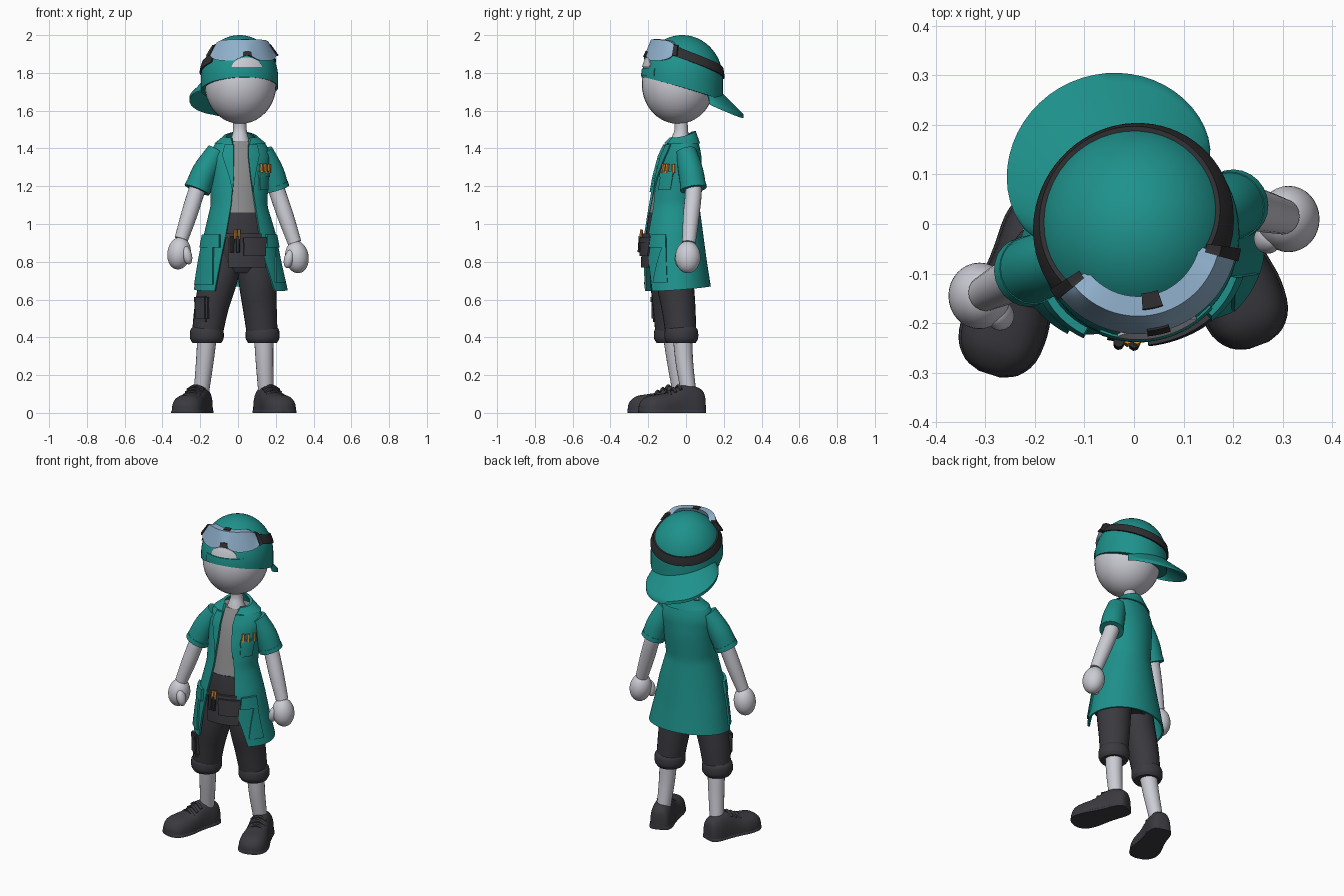
import bpy, bmesh, math
from math import sin, cos, pi, radians
from mathutils import Vector, Matrix

if "Cube" in bpy.data.objects:
    bpy.data.objects.remove(bpy.data.objects["Cube"])


def material(name, r, g, b):
    m = bpy.data.materials.new(name)
    m.use_nodes = True
    m.diffuse_color = (r, g, b, 1)
    m.node_tree.nodes["Principled BSDF"].inputs["Base Color"].default_value = (r, g, b, 1)
    return m


teal = material("teal cloth", .013, .285, .26)
skin = material("pale skin", .6, .6, .66)
dark = material("charcoal cloth", .043, .041, .049)
black = material("black strap", .028, .027, .03)
grey = material("grey shirt", .265, .265, .27)
lens_blue = material("lens blue", .28, .44, .61)
orange = material("pencil orange", .6, .24, .04)


# ---------- helpers ----------
def finish(name, bm, mat, angle=45):
    bmesh.ops.recalc_face_normals(bm, faces=bm.faces)
    mesh = bpy.data.meshes.new(name)
    bm.to_mesh(mesh)
    bm.free()
    mesh.materials.append(mat)
    ob = bpy.data.objects.new(name, mesh)
    bpy.context.collection.objects.link(ob)
    bpy.ops.object.select_all(action='DESELECT')
    ob.select_set(True)
    bpy.context.view_layer.objects.active = ob
    bpy.ops.object.shade_smooth_by_angle(angle=radians(angle))
    return ob


def loft(name, rings, mat):
    bm = bmesh.new()
    rows = [[bm.verts.new(p) for p in ring] for ring in rings]
    n = len(rows[0])
    for a, b in zip(rows, rows[1:]):
        for i in range(n):
            bm.faces.new((a[i], a[(i + 1) % n], b[(i + 1) % n], b[i]))
    bm.faces.new(rows[0])
    bm.faces.new(rows[-1])
    return finish(name, bm, mat)


def patch(name, f, mat, nu=12, nv=6, base=0.0, thick=.01):
    """Closed curved plate; f(u, v, offset) gives a surface point."""
    bm = bmesh.new()
    outer, inner = [[[bm.verts.new(f(i / nu, j / nv, o)) for j in range(nv + 1)]
                     for i in range(nu + 1)] for o in (base, base - thick)]
    for g in (outer, inner):
        for i in range(nu):
            for j in range(nv):
                bm.faces.new((g[i][j], g[i + 1][j], g[i + 1][j + 1], g[i][j + 1]))
    rim = [(i, 0) for i in range(nu)] + [(nu, j) for j in range(nv)]
    rim += [(i, nv) for i in range(nu, 0, -1)] + [(0, j) for j in range(nv, 0, -1)]
    for (a, b), (c, d) in zip(rim, rim[1:] + rim[:1]):
        bm.faces.new((outer[a][b], outer[c][d], inner[c][d], inner[a][b]))
    return finish(name, bm, mat)


def spline(pts, steps):
    p = [Vector(q) for q in pts]
    p = [2 * p[0] - p[1]] + p + [2 * p[-1] - p[-2]]
    path = []
    for k in range(1, len(p) - 2):
        a, b, c, d = p[k - 1:k + 3]
        for s in range(steps + (k == len(p) - 3)):
            t = s / steps
            path.append(.5 * (2 * b + (c - a) * t + (2 * a - 5 * b + 4 * c - d) * t * t
                              + (3 * b - a - 3 * c + d) * t ** 3))
    return path


def tube(name, pts, mat, n=20, steps=4):
    """Round tube through (x, y, z, radius) points."""
    path = spline(pts, steps)
    rings = []
    for k, q in enumerate(path):
        way = (path[min(k + 1, len(path) - 1)] - path[max(k - 1, 0)]).to_3d()
        turn = Vector((0, 0, -1)).rotation_difference(way)
        rings.append([q.to_3d() + turn @ Vector((q[3] * cos(2 * pi * i / n), q[3] * sin(2 * pi * i / n), 0))
                      for i in range(n)])
    return loft(name, rings, mat)


def ellipsoid(name, loc, size, mat, tilt=0.0):
    bm = bmesh.new()
    bmesh.ops.create_uvsphere(bm, u_segments=32, v_segments=20, radius=1)
    bm.transform(Matrix.Translation(loc) @ Matrix.Rotation(tilt, 4, 'Y') @ Matrix.Diagonal((*size, 1)))
    return finish(name, bm, mat)


def mix(a, b, t):
    return a + (b - a) * t


# ---------- coat surface: z, centre x, centre y, radius x, radius y, opening right, opening left ----------
ROWS = [(.645, .015, -.055, .25, .19, -.12, .2), (.8, .01, -.065, .22, .175, -.09, .15),
        (.95, .01, -.07, .19, .16, -.06, .12), (1.1, .005, -.065, .15, .135, -.035, .095),
        (1.25, .008, -.045, .155, .125, -.02, .075), (1.36, .01, -.03, .165, .108, -.015, .07),
        (1.42, .012, -.022, .14, .088, -.015, .07), (1.455, .012, -.015, .095, .07, -.03, .07),
        (1.49, .012, -.01, .06, .053, -.03, .055)]


def row(z):
    z = min(max(z, ROWS[0][0]), ROWS[-1][0])
    for a, b in zip(ROWS, ROWS[1:]):
        if z <= b[0]:
            return [mix(p, q, (z - a[0]) / (b[0] - a[0])) for p, q in zip(a, b)]


def yaw(z):
    return mix(.08, .25, (z - .645) / .84)


def coat_pt(z, t, off):
    _, cx, cy, rx, ry, _, _ = row(z)
    p = Vector(((rx + off) * sin(t), -(ry + off) * cos(t), 0))
    return Matrix.Rotation(yaw(z), 3, 'Z') @ p + Vector((cx, cy, z))


def front_t(z, x):
    _, cx, _, rx, _, _, _ = row(z)
    return math.asin(max(-.97, min(.97, (x - cx) / rx))) - yaw(z)


def coat_f(z0, z1, hem=0.0):
    def f(u, v, off):
        front = (1 + cos(2 * pi * u)) / 2
        z = mix(z0 + hem * (1 - front), z1 - .035 * front, v)
        t = mix(front_t(z, row(z)[6]), 2 * pi + front_t(z, row(z)[5]), u)
        return coat_pt(z, t, off)
    return f


def ring(z, off, n=32):
    return [coat_pt(z, 2 * pi * i / n, off) for i in range(n)]


patch("coat", coat_f(.645, 1.49, .025), teal, 48, 32, 0, .011)
patch("coat_collar", coat_f(1.425, 1.492), teal, 32, 4, .008, .01)
for side, col, sign in (("right", 5, -1), ("left", 6, 1)):
    def lapel(u, v, off):
        z = mix(1.17, 1.42, v)
        return coat_pt(z, front_t(z, row(z)[col]) + sign * u * .4 * min(v / .8, 1.4 - v * .5) - sign * .03, off)
    patch(side + "_lapel", lapel, teal, 6, 12, .008, .009)

# ---------- shirt and trousers ----------
loft("shirt", [ring(1.02 + .06 * k, -.014) for k in range(8)], grey)
loft("trouser_waist", [ring(z, off) for z, off in
                       ((1.06, -.011), (.95, -.018), (.88, -.03), (.8, -.05), (.74, -.09))], dark)
LEGS = {"right": [(-.06, -.08, .9, .1), (-.1, -.09, .72, .1), (-.14, -.085, .56, .09), (-.165, -.08, .4, .08)],
        "left": [(.085, -.06, .9, .1), (.1, -.06, .72, .1), (.115, -.04, .56, .09), (.13, -.025, .4, .08)]}
for side, pts in LEGS.items():
    tube(side + "_trouser_leg", pts, dark, 24)
    x, y, _, _ = pts[-1]
    tube(side + "_trouser_cuff", [(x, y, .455, .076), (x, y, .435, .088), (x, y, .395, .089), (x, y, .37, .076)], dark, 24)
for part, z, size in (("cargo_pocket", .545, (.085, .045, .13)), ("cargo_flap", .6, (.09, .052, .04))):
    bm = bmesh.new()
    bmesh.ops.create_cube(bm, size=1)
    bmesh.ops.bevel(bm, geom=bm.edges[:], offset=.15, segments=2, affect='EDGES')
    bm.transform(Matrix.Translation((-.187, -.145, z)) @ Matrix.Rotation(-.65, 4, 'Z') @ Matrix.Diagonal((*size, 1)))
    finish(part, bm, dark)

# ---------- pockets, flaps and tool apron lying on the coat front ----------
for name, x0, x1, z0, z1, base, mat in (
        ("right_hip_pocket", -.225, -.125, .68, .88, .01, teal),
        ("right_hip_flap", -.205, -.09, .875, .945, .016, teal),
        ("left_hip_pocket", .2, .255, .69, .88, .008, teal),
        ("left_hip_flap", .15, .22, .875, .945, .014, teal),
        ("chest_pocket", .116, .168, 1.18, 1.26, .008, teal),
        ("chest_flap", .113, .17, 1.25, 1.28, .013, teal),
        ("tool_apron", -.05, .15, .77, .94, -.002, dark),
        ("apron_belt", -.06, .13, .925, .95, .003, dark),
        ("apron_pouch", .035, .145, .83, .91, .01, dark),
        ("apron_pouch_flap", .032, .148, .9, .93, .014, dark)):
    def plate(u, v, off):
        z = mix(z0, z1, v)
        return coat_pt(z, front_t(z, mix(x0, x1, u)), off)
    patch(name, plate, mat, 8, 6, base, .016)


def stick(name, x, z0, z1, off, mat, r=.0095):
    a, b = (coat_pt(z, front_t(z, x), off) for z in (z0, z1))
    tube(name, [(*a, r), (*b, r)], mat, 8, 1)


for k in range(3):
    stick("chest_pencil", .124 + .019 * k, 1.27, 1.318, .008, orange)
for k in range(2):
    stick("apron_tool", -.025 + .03 * k, .85, .935, .008, black, .011)
    stick("apron_pencil", -.008 + .018 * k, .92, .97, .008, orange, .008)

# ---------- neck, arms and hands ----------
tube("neck", [(.01, -.03, 1.4, .07), (.01, -.03, 1.45, .048), (.01, -.025, 1.5, .036), (.01, -.03, 1.58, .036)], skin)
ARMS = {"right": ((-.11, -.06, 1.385), (-.175, -.08, 1.28), (-.217, -.097, 1.18), (-.3, -.14, .92)),
        "left": ((.13, .0, 1.385), (.175, .025, 1.28), (.203, .04, 1.185), (.3, .015, .9))}
for side, (shoulder, mid, cuff, wrist) in ARMS.items():
    s = 1 if side == "left" else -1
    tube(side + "_sleeve", [(*shoulder, .055), (*mid, .066), (*cuff, .068)], teal, 24)
    hem = Vector(cuff) + (Vector(mid) - Vector(cuff)) * .25
    tube(side + "_sleeve_hem", [(*hem, .07), (*cuff, .071)], teal, 24, 1)
    tube(side + "_arm", [(*mid, .045), (*cuff, .044), (*(Vector(cuff) * .5 + Vector(wrist) * .5), .043),
                         (*wrist, .036)], skin)
    x, y, z = wrist
    ellipsoid(side + "_fist", (x + s * .012, y - .005, z - .075), (.062, .067, .086), skin, -s * .15)
    ellipsoid(side + "_thumb", (x - s * .03, y - .045, z - .085), (.026, .03, .05), skin, s * .25)

# ---------- shins and shoes ----------
tube("right_shin", [(-.16, -.075, .45, .053), (-.175, -.055, .28, .047), (-.195, -.03, .1, .04)], skin)
tube("left_shin", [(.135, -.02, .45, .053), (.14, -.01, .28, .047), (.148, .015, .1, .04)], skin)
SHAPE = [(0, .025, .075), (.03, .05, .115), (.14, .064, .14), (.3, .066, .148), (.42, .069, .135),
         (.55, .076, .11), (.7, .084, .1), (.86, .078, .09), (.96, .052, .065), (1, .018, .04)]
for side, heel, toe in (("right", (-.18, .045, 0), (-.292, -.303, 0)), ("left", (.125, .095, 0), (.252, -.245, 0))):
    heel, toe = Vector(heel), Vector(toe)
    across = (toe - heel).normalized().cross(Vector((0, 0, 1)))

    def section(s, w, h, grow=0.0):
        pts = []
        for i in range(32):
            c, d = cos(2 * pi * i / 32), sin(2 * pi * i / 32)
            pts.append(heel.lerp(toe, s) + across * math.copysign(abs(c) ** .75, c) * (w + grow)
                       + Vector((0, 0, h * max(d, 0) ** .7)))
        return pts
    profile = spline(SHAPE, 3)
    loft(side + "_shoe", [section(*q) for q in profile], dark)
    loft(side + "_sole", [section(s, w, .03, .004) for s, w, h in profile], dark)
    for s, h in ((.4, .143), (.48, .128), (.56, .114)):
        mid = heel.lerp(toe, s)
        tube(side + "_lace", [(*(mid + across * k * .045 + Vector((0, 0, h - .022 * k * k))), .009)
                              for k in (-1, 0, 1)], dark, 8)

# ---------- head and backwards cap ----------
TURN = .21
CAP = Vector((.008, -.02, 1.77))
ellipsoid("head", (.013, -.042, 1.74), (.19, .192, .21), skin)


def cap_pt(t, z, off):
    k = math.sqrt(max(0, 1 - (max(z - CAP.z, 0) / .23) ** 2))
    return Vector((CAP.x + (.205 * k + off) * sin(t), CAP.y - (.215 * k + off) * cos(t), z))


def cap_ring(v, n=48):
    pts = []
    for i in range(n):
        t = 2 * pi * i / n
        low = 1.715 + .062 * cos(t) + .008 * sin(t)
        pts.append(cap_pt(t, mix(low, 1.9998, sin(v * pi / 2)), 0))
    return pts


loft("cap", [cap_ring(k / 16) for k in range(17)], teal)


def bill(u, v, off):
    a = mix(-1.2, 1.2, u)
    reach = mix(.185, .2 + .135 * max(0, cos(a * 1.3)) ** .75, v)
    p = CAP + Vector((-sin(a + .42), cos(a + .42), 0)) * reach
    p.z = 1.725 - .48 * p.y + .07 * (1 - v) * cos(a) - .025 * v * abs(sin(a)) + off
    return p


patch("cap_bill", bill, teal, 32, 8, .008, .018)
patch("cap_opening", lambda u, v, off: cap_pt(TURN + mix(-.42, .42, u), 1.83
      + .052 * v * math.sqrt(1.001 - (2 * u - 1) ** 2), off), skin, 24, 4, .006, .009)
patch("cap_adjuster", lambda u, v, off: cap_pt(TURN + mix(-.6, .6, u), mix(1.783, 1.824, v), off), teal, 20, 3, .004, .008)


# ---------- goggles ----------
def goggle_pt(u, v, off):
    a = TURN + u * 1.15
    half = .056 * max(.2, 1 - abs(u) ** 6) ** .5
    z = half * v + .032 * math.exp(-(u / .2) ** 2) * (1 - v) / 2
    r = .184 - .018 * v + off
    return Vector((CAP.x + r * sin(a), CAP.y - r * cos(a), 1.92 + z))


def goggle(u0, u1, v0, v1):
    return lambda u, v, off: goggle_pt(mix(u0, u1, u), mix(v0, v1, v), off)


patch("goggle_lens", goggle(-1, 1, -1, 1), lens_blue, 40, 8, 0, .04)
patch("goggle_nose_piece", goggle(-.1, .1, -1.1, -.5), black, 10, 2, .004, .04)
patch("goggle_top_clip", goggle(-.13, .11, .9, 1.1), black, 6, 2, -.012, .032)
for s in (-1, 1):
    patch("goggle_side_clip", goggle(s * .95, s * 1.06, -1.1, 1.1), black, 4, 4, .006, .03)


def strap(u, v, off):
    a = mix(1.08, 2 * pi - 1.08, u)
    return cap_pt(TURN + a, 1.867 + .072 * cos(a) + .02 * sin(a) + mix(-.027, .027, v), off)


patch("goggle_strap", strap, black, 48, 4, .009, .016)
